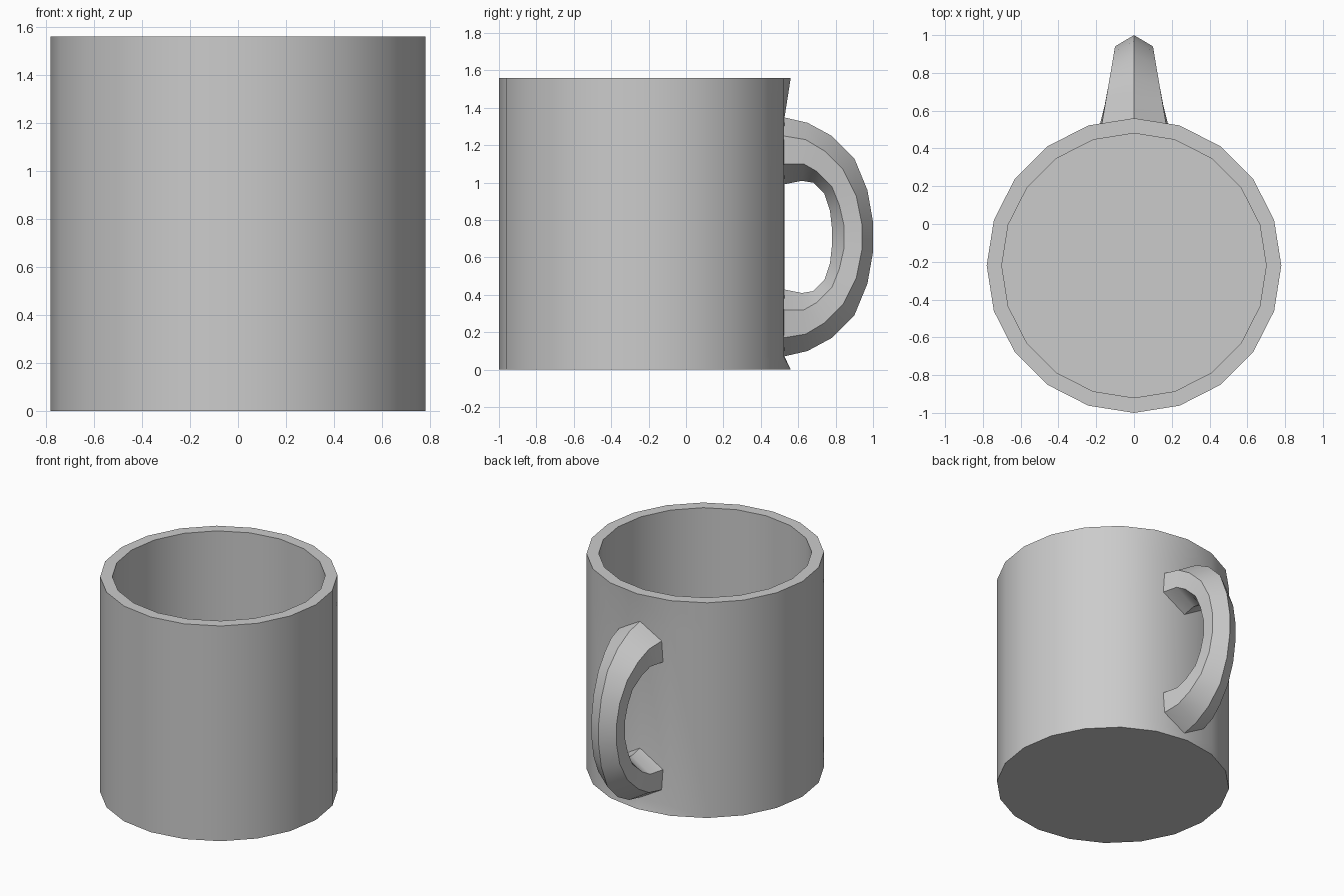
import bpy, bmesh, math

old = bpy.data.objects.get("Cube")
if old:
    bpy.data.objects.remove(old)

SIDES, RADIUS, HEIGHT, WALL = 20, 0.78, 1.56, 0.08
CENTRE_Y, BACK_Y, MID_Z = -0.22, 0.527, 0.71

grey = bpy.data.materials.new("light_grey")
grey.use_nodes = True
colour = (0.6, 0.6, 0.6, 1)
grey.diffuse_color = colour
grey.node_tree.nodes["Principled BSDF"].inputs["Base Color"].default_value = colour


def finish(bm, name, angle):
    bmesh.ops.recalc_face_normals(bm, faces=bm.faces)
    mesh = bpy.data.meshes.new(name)
    bm.to_mesh(mesh)
    bm.free()
    mesh.materials.append(grey)
    obj = bpy.data.objects.new(name, mesh)
    bpy.context.collection.objects.link(obj)
    bpy.ops.object.select_all(action='DESELECT')
    obj.select_set(True)
    bpy.context.view_layer.objects.active = obj
    bpy.ops.object.shade_smooth_by_angle(angle=math.radians(angle))
    return obj


def bridge(bm, rings):
    for a, b in zip(rings, rings[1:]):
        for i in range(len(a)):
            j = (i + 1) % len(a)
            bm.faces.new((a[i], a[j], b[j], b[i]))


# Cup: outer wall, rim, inner wall and floor
bm = bmesh.new()
profile = [(RADIUS, 0), (RADIUS, 0.07), (RADIUS, 1.35), (RADIUS, HEIGHT),
           (RADIUS - WALL, HEIGHT), (RADIUS - WALL, WALL)]
rings = []
for r, z in profile:
    ring = []
    for i in range(SIDES):
        a = math.tau * i / SIDES
        ring.append(bm.verts.new((r * math.sin(a), CENTRE_Y + r * math.cos(a), z)))
    rings.append(ring)
# Flatten the back edge where the handle joins
for ring in rings[1:3]:
    ring[0].co.y = BACK_Y
bridge(bm, rings)
bm.faces.new(rings[0])
bm.faces.new(rings[-1])
finish(bm, "cup", 30)

# Handle: six-sided section, tapering away from the cup (upper half, y and z)
outer = [(.52, 1.35), (.65, 1.32), (.78, 1.25), (.90, 1.13), (.97, .96), (1.0, .79)]
outer_side = [(.52, 1.25), (.64, 1.23), (.74, 1.17), (.84, 1.07), (.91, .93), (.94, .78)]
inner_side = [(.52, 1.10), (.63, 1.10), (.70, 1.06), (.78, .98), (.82, .88), (.845, .77)]
inner = [(.52, .99), (.62, 1.01), (.68, 1.0), (.74, .94), (.77, .85), (.78, .76)]


def full(half):
    return half + [(y, 2 * MID_Z - z) for y, z in reversed(half)]


bm = bmesh.new()
rings = []
for o, so, si, n in zip(*map(full, (outer, outer_side, inner_side, inner))):
    wo = 0.17 - 0.17 * (so[0] - 0.53)
    wi = 0.18 - 0.25 * (si[0] - 0.53)
    section = [(0, *o), (wo, *so), (wi, *si), (0, *n), (-wi, *si), (-wo, *so)]
    rings.append([bm.verts.new(p) for p in section])
bridge(bm, rings)
bm.faces.new(rings[0])
bm.faces.new(rings[-1])
finish(bm, "handle", 40)
